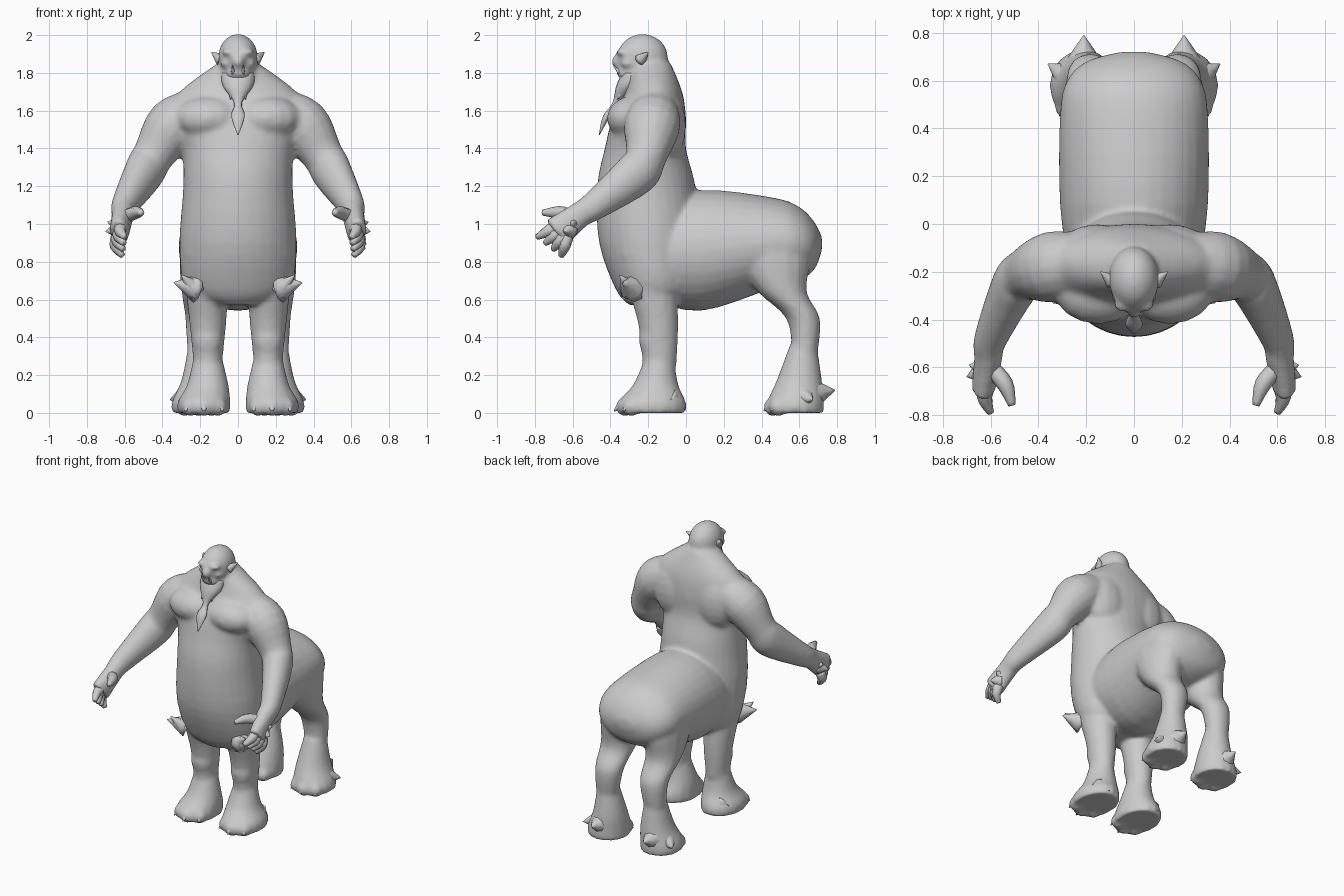
import bpy
import bmesh
import math
from mathutils import Vector, Matrix

default_cube = bpy.data.objects.get("Cube")
if default_cube:
    bpy.data.objects.remove(default_cube, do_unlink=True)

skin = bpy.data.materials.new("grey_skin")
skin.use_nodes = True
skin.diffuse_color = (.6, .6, .6, 1)
skin.node_tree.nodes["Principled BSDF"].inputs["Base Color"].default_value = skin.diffuse_color

RIGHT, BACK, UP = Vector((1, 0, 0)), Vector((0, 1, 0)), Vector((0, 0, 1))
SIDES = (1, -1)


def ring(x=0, y=0, z=0, wide=0, deep=None):
    """One elliptical cross-section; a circle unless deep is given."""
    return Vector((x, y, z, wide, wide if deep is None else deep))


def torso_ring(z, front, back, wide):
    return ring(y=(front + back) / 2, z=z, wide=wide, deep=(back - front) / 2)


def barrel_ring(y, bottom, top, wide):
    return ring(y=y, z=(bottom + top) / 2, wide=wide, deep=(top - bottom) / 2)


def smooth_path(rings, steps=4):
    """Pass a soft curve through the given cross-sections."""
    padded = [rings[0], *rings, rings[-1]]
    path = []
    for before, start, end, after in zip(padded, padded[1:], padded[2:], padded[3:]):
        leave, arrive = (end - before) / 2, (after - start) / 2
        for step in range(steps):
            t = step / steps
            ease = t * t * (3 - 2 * t)
            path.append(start.lerp(end, ease) + leave * t * (1 - t) ** 2 - arrive * t * t * (1 - t))
    return path + [rings[-1]]


def ring_axes(along):
    across = along.cross(UP)
    across = across.normalized() if across.length > .05 else RIGHT
    return across, along.cross(across)


def tube(bm, rings, axes=None, side=1, sides=16):
    """Loft a closed skin; rings face along the path unless axes are given."""
    path = smooth_path(rings)
    centres = [Vector((r[0] * side, r[1], r[2])) for r in path]
    loops = []
    for i, (centre, section) in enumerate(zip(centres, path)):
        along = centres[min(i + 1, len(path) - 1)] - centres[max(i - 1, 0)]
        across, over = axes or ring_axes(along.normalized())
        turns = [math.tau * k / sides for k in range(sides)]
        loops.append([bm.verts.new(centre + across * math.cos(a) * section[3]
                                   + over * math.sin(a) * section[4]) for a in turns])
    for low, high in zip(loops, loops[1:]):
        for k in range(sides):
            bm.faces.new((low[k - 1], low[k], high[k], high[k - 1]))
    bm.faces.new(loops[0])
    bm.faces.new(loops[-1])


def ball(bm, centre, size, side=1):
    place = Matrix.Translation((centre[0] * side, centre[1], centre[2]))
    bmesh.ops.create_uvsphere(bm, u_segments=16, v_segments=10, radius=1,
                              matrix=place @ Matrix.Diagonal((*size, 1)))


def spike(bm, base, tip, radius, side=1):
    tube(bm, [ring(*base, radius), ring(*tip, .002)], side=side, sides=8)


def finish(name, bm):
    bmesh.ops.recalc_face_normals(bm, faces=bm.faces)
    mesh = bpy.data.meshes.new(name)
    bm.to_mesh(mesh)
    bm.free()
    mesh.materials.append(skin)
    mesh.shade_smooth()
    obj = bpy.data.objects.new(name, mesh)
    bpy.context.collection.objects.link(obj)
    return obj


LEVEL, UPRIGHT = (RIGHT, BACK), (RIGHT, UP)
body, claws, fingers = bmesh.new(), bmesh.new(), bmesh.new()
tusks, ears, beard, tufts = bmesh.new(), bmesh.new(), bmesh.new(), bmesh.new()

# Upright torso, from groin to neck
tube(body, [
    torso_ring(z=.57, front=-.3, back=0, wide=.15),
    torso_ring(z=.65, front=-.37, back=.05, wide=.28),
    torso_ring(z=.9, front=-.46, back=.08, wide=.31),
    torso_ring(z=1.2, front=-.47, back=.05, wide=.29),
    torso_ring(z=1.4, front=-.43, back=0, wide=.3),
    torso_ring(z=1.56, front=-.39, back=0, wide=.38),
    torso_ring(z=1.7, front=-.32, back=-.02, wide=.31),
    torso_ring(z=1.85, front=-.28, back=-.08, wide=.11),
], LEVEL, sides=32)

# Horizontal animal barrel with a rounded rump
tube(body, [
    barrel_ring(y=-.2, bottom=.6, top=1.1, wide=.27),
    barrel_ring(y=.08, bottom=.54, top=1.18, wide=.31),
    barrel_ring(y=.46, bottom=.66, top=1.14, wide=.31),
    barrel_ring(y=.6, bottom=.7, top=1.09, wide=.28),
    barrel_ring(y=.68, bottom=.76, top=1.01, wide=.2),
    barrel_ring(y=.72, bottom=.86, top=.93, wide=.06),
], UPRIGHT, sides=32)

# Skull, jaw, nose and lips
ball(body, centre=(0, -.23, 1.88), size=(.107, .137, .127))
ball(body, centre=(0, -.25, 1.79), size=(.095, .1, .09))
ball(body, centre=(0, -.36, 1.86), size=(.035, .035, .04))
ball(body, centre=(0, -.33, 1.8), size=(.06, .04, .03))


def foot(ankle, length, side):
    """Flared foot below an ankle, with three clawed toes."""
    x, y, z = ankle
    sole = Vector((x + .02, y - .04, 0))
    tube(body, [ring(x, y, z, .075), ring(x, y - .02, z / 2, .11, .12),
                ring(*sole.xy, .06, .14, length), ring(*sole, .14, length)], LEVEL, side)
    for turn in (-.7, 0, .7):
        reach = Vector((math.sin(turn) * .14, -math.cos(turn) * length, .04))
        ball(body, sole + reach * .8, (.05, .05, .05), side)
        spike(claws, sole + reach * .9, sole + Vector((*reach.xy * 1.12, .01)), .03, side)


for side in SIDES:
    # Arm, from inside the shoulder to the palm
    tube(body, [
        ring(x=.2, y=-.16, z=1.6, wide=.12),
        ring(x=.34, y=-.18, z=1.52, wide=.15),
        ring(x=.45, y=-.21, z=1.36, wide=.11),
        ring(x=.5, y=-.26, z=1.27, wide=.1, deep=.12),
        ring(x=.6, y=-.48, z=1.1, wide=.07, deep=.08),
        ring(x=.61, y=-.56, z=1.05, wide=.06, deep=.07),
        ring(x=.63, y=-.69, z=.95, wide=.05, deep=.09),
    ], side=side)

    # Chest and shoulder blade muscles
    ball(body, (.15, -.27, 1.56), (.19, .15, .12), side)
    ball(body, (.15, -.11, 1.52), (.17, .11, .2), side)

    # Front leg with a round knee
    tube(body, [
        ring(x=.17, y=-.22, z=.85, wide=.13, deep=.16),
        ring(x=.16, y=-.15, z=.5, wide=.1, deep=.11),
        ring(x=.16, y=-.14, z=.25, wide=.075, deep=.09),
    ], LEVEL, side)
    ball(body, (.16, -.18, .39), (.08, .07, .11), side)
    foot(ankle=(.16, -.14, .3), length=.18, side=side)

    # Hind leg with a heavy thigh and a backward hock
    tube(body, [
        ring(x=.15, y=.45, z=.95, wide=.15, deep=.22),
        ring(x=.17, y=.46, z=.8, wide=.14, deep=.2),
        ring(x=.18, y=.51, z=.64, wide=.12, deep=.13),
        ring(x=.18, y=.62, z=.5, wide=.1, deep=.09),
        ring(x=.19, y=.63, z=.33, wide=.08, deep=.07),
    ], LEVEL, side)
    foot(ankle=(.19, .62, .35), length=.15, side=side)

    # Brow and cheek
    ball(body, (.04, -.34, 1.91), (.05, .03, .02), side)
    ball(body, (.06, -.31, 1.85), (.035, .035, .025), side)

    # Four fanned fingers and a thumb
    for i in range(4):
        base = Vector((.61, -.66, 1)).lerp(Vector((.64, -.63, .93)), i / 3)
        tip = Vector((.6, -.79, .93)).lerp(Vector((.61, -.66, .83)), i / 3)
        knuckle = base.lerp(tip, .5) + RIGHT * .02
        tube(fingers, [ring(*base, .035), ring(*knuckle, .032), ring(*tip, .015)], side=side, sides=8)
    spike(fingers, (.64, -.62, .97), (.7, -.64, .96), .05, side)
    spike(fingers, (.64, -.6, 1), (.69, -.59, 1.01), .04, side)
    tube(fingers, [ring(.6, -.6, 1.04, .035), ring(.54, -.67, 1.06, .035),
                   ring(.51, -.76, 1.06, .015)], side=side, sides=8)

    # Tusks and pointed ears
    spike(tusks, (.025, -.35, 1.8), (.03, -.385, 1.84), .012, side)
    spike(ears, (.09, -.24, 1.87), (.14, -.2, 1.91), .035, side)

    # Ragged beard edges, hip spikes and heel spurs
    spike(beard, (.06, -.28, 1.77), (.07, -.29, 1.68), .03, side)
    spike(beard, (.03, -.33, 1.74), (.04, -.36, 1.66), .03, side)
    spike(tufts, (.22, -.28, .66), (.34, -.33, .69), .08, side)
    spike(tufts, (.22, -.29, .65), (.3, -.35, .73), .06, side)
    spike(tufts, (.21, .65, .1), (.21, .79, .12), .1, side)
    spike(tufts, (.25, .6, .09), (.36, .67, .07), .09, side)
    spike(tufts, (.22, -.09, .07), (.21, 0, .02), .07, side)

# Beard with a long leaf-shaped tip
tube(beard, [
    ring(y=-.28, z=1.8, wide=.088, deep=.06),
    ring(y=-.31, z=1.73, wide=.08, deep=.06),
    ring(y=-.37, z=1.64, wide=.02),
    ring(y=-.42, z=1.57, wide=.036, deep=.02),
    ring(y=-.46, z=1.47, wide=.002),
], LEVEL)

# Fuse the overlapping body volumes into one soft skin
skin_body = finish("body", body)
fuse = skin_body.modifiers.new("fuse", "REMESH")
fuse.mode = "VOXEL"
fuse.voxel_size = .013
fuse.use_smooth_shade = True
soften = skin_body.modifiers.new("soften", "SMOOTH")
soften.iterations = 10

for name, part in {"tusks": tusks, "ears": ears, "beard": beard, "fingers": fingers,
                   "tufts": tufts, "claws": claws}.items():
    finish(name, part)
